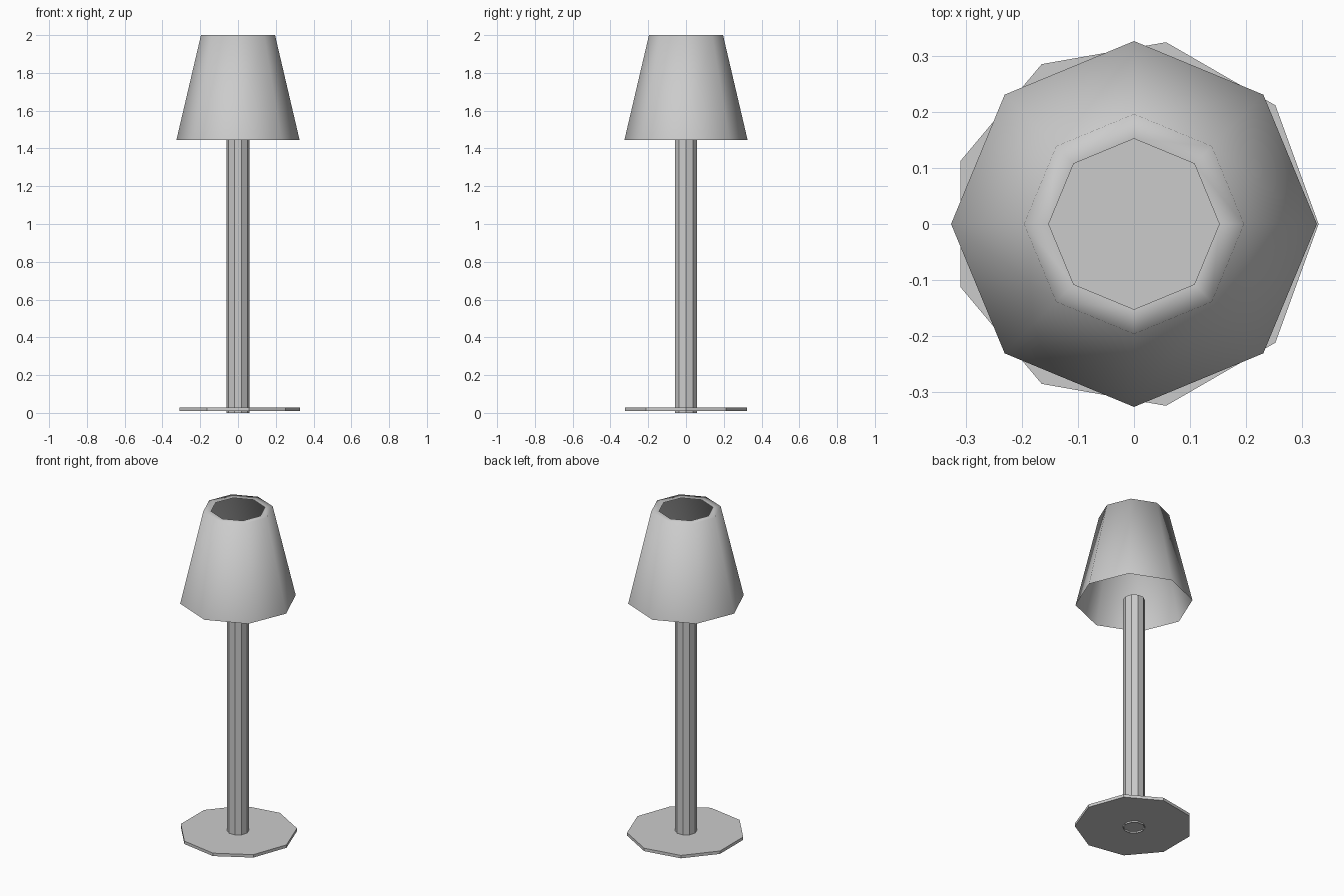
import bpy, bmesh, math

if "Cube" in bpy.data.objects:
    bpy.data.objects.remove(bpy.data.objects["Cube"])


def lathe(name, sides, rings, cap=False, smooth=False):
    """Stack of regular polygon rings (radius, z) joined by walls."""
    bm = bmesh.new()
    loops = []
    for r, z in rings:
        loops.append([bm.verts.new((r * math.cos(2 * math.pi * i / sides),
                                    r * math.sin(2 * math.pi * i / sides), z))
                      for i in range(sides)])
    for low, high in zip(loops, loops[1:]):
        for i in range(sides):
            j = (i + 1) % sides
            bm.faces.new((low[i], low[j], high[j], high[i]))
    if cap:
        bm.faces.new(loops[0][::-1])
        bm.faces.new(loops[-1])
    for f in bm.faces:
        f.smooth = smooth
    mesh = bpy.data.meshes.new(name)
    bm.to_mesh(mesh)
    bm.free()
    obj = bpy.data.objects.new(name, mesh)
    bpy.context.collection.objects.link(obj)
    return obj


# Nine-sided foot plate
lathe("base", 9, [(0.329, 0.01), (0.329, 0.028)], cap=True)

# Ten-sided open tube, poking slightly through the plate
lathe("pole", 10, [(0.061, 0.0), (0.061, 1.463)])

# Eight-sided tapered shade with an inward lip at the top
lathe("shade", 8, [(0.326, 1.445), (0.196, 2.0), (0.152, 1.998)], smooth=True)
